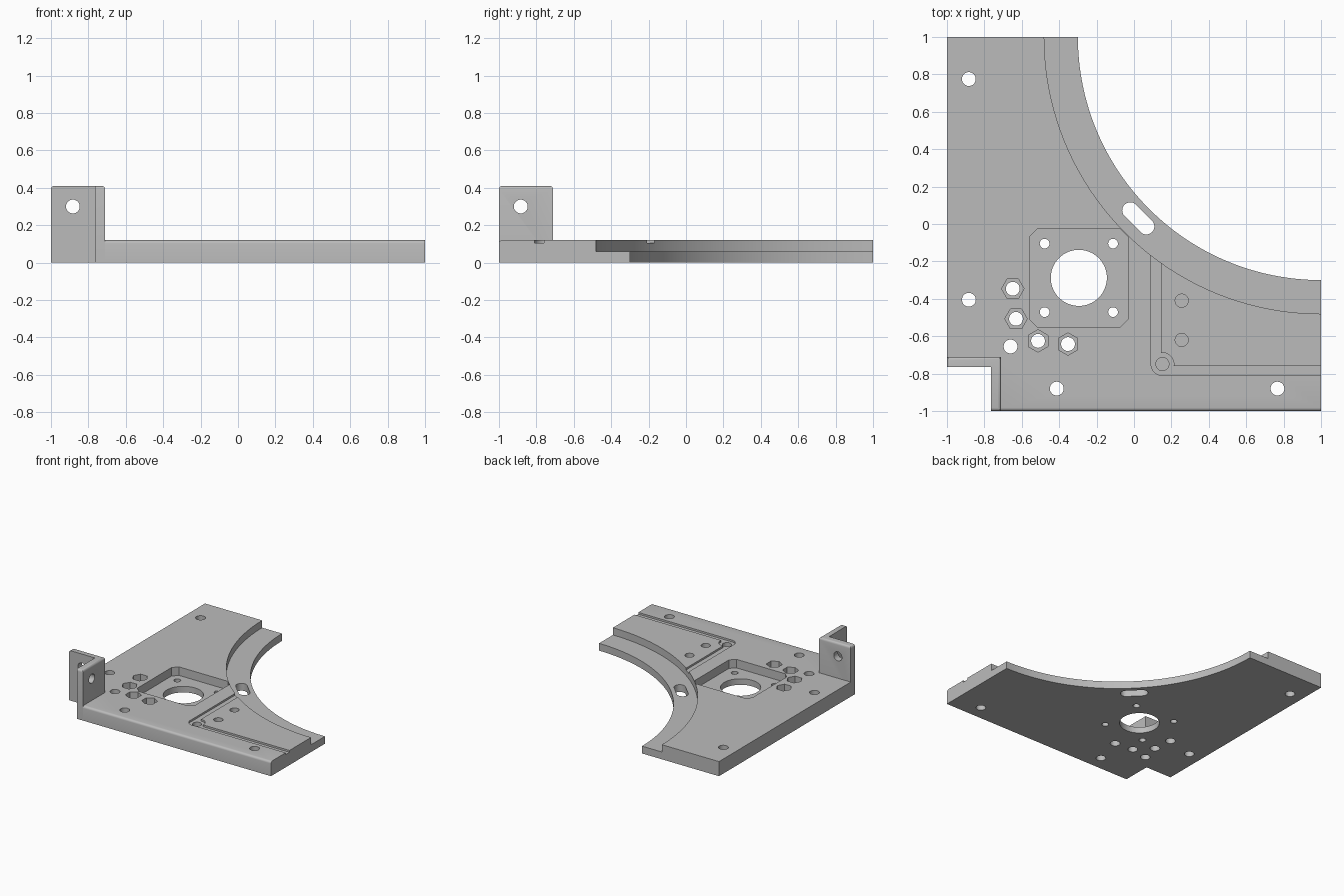
import bpy, bmesh, math
from mathutils import Matrix

cube = bpy.data.objects.get("Cube")
if cube:
    bpy.data.objects.remove(cube, do_unlink=True)

TOP, SHELF, FLOOR = 0.12, 0.06, 0.05
WALL_TOP = 0.41
ABOVE, BELOW = 0.3, -0.1
IN, OUT = -0.71, -0.765      # inner and outer faces of the corner bracket

grey = bpy.data.materials.new("light grey")
grey.use_nodes = True
colour = (0.5, 0.5, 0.5, 1)
grey.diffuse_color = colour
grey.node_tree.nodes["Principled BSDF"].inputs["Base Color"].default_value = colour


def prism(name, outline, z0, z1, rounded=None, matrix=None):
    """Extrude an outline from z0 to z1, rounding the edges that pass the test."""
    bm = bmesh.new()
    face = bm.faces.new([bm.verts.new((x, y, z0)) for x, y in outline])
    grown = bmesh.ops.extrude_face_region(bm, geom=[face])["geom"]
    for v in grown:
        if isinstance(v, bmesh.types.BMVert):
            v.co.z = z1
    bmesh.ops.recalc_face_normals(bm, faces=bm.faces)
    if rounded:
        edges = [e for e in bm.edges if rounded(*(v.co for v in e.verts))]
        bmesh.ops.bevel(bm, geom=edges, offset=0.018, segments=4,
                        profile=0.5, affect='EDGES')
    mesh = bpy.data.meshes.new(name)
    bm.to_mesh(mesh)
    bm.free()
    if matrix:
        mesh.transform(matrix)
    mesh.materials.append(grey)
    obj = bpy.data.objects.new(name, mesh)
    bpy.context.collection.objects.link(obj)
    return obj


def ring(x, y, r, n=32, turn=0.0):
    return [(x + r * math.cos(turn + math.tau * i / n),
             y + r * math.sin(turn + math.tau * i / n)) for i in range(n)]


def box(x0, x1, y0, y1):
    return [(x0, y0), (x1, y0), (x1, y1), (x0, y1)]


def activate(obj):
    bpy.ops.object.select_all(action='DESELECT')
    obj.select_set(True)
    bpy.context.view_layer.objects.active = obj


def cut(target, outline, z0=BELOW, z1=ABOVE, matrix=None):
    cutter = prism("cutter", outline, z0, z1, matrix=matrix)
    cutter.hide_render = True
    activate(target)
    mod = target.modifiers.new("cut", 'BOOLEAN')
    mod.operation = 'DIFFERENCE'
    mod.solver = 'EXACT'
    mod.object = cutter
    bpy.ops.object.modifier_apply(modifier=mod.name)
    bpy.data.objects.remove(cutter, do_unlink=True)


def shared(a, b, axis, value):
    return abs(a[axis] - value) < 1e-4 and abs(b[axis] - value) < 1e-4


# Base plate with a corner left free for the bracket
plate = prism("base_plate",
              [(-1, IN), (IN, IN), (IN, -1), (1, -1), (1, 1), (-1, 1)], 0, TOP,
              lambda a, b: shared(a, b, 2, TOP) and shared(a, b, 1, -1))

# Large round cutaway and the stepped shelf beside it
cut(plate, ring(1, 1, 1.3, 256))
cut(plate, ring(1, 1, 1.48, 256), SHELF)

# Square motor recess with chamfered corners, bore and screw holes
mx, my, half, ch = -0.295, -0.288, 0.262, 0.04
recess = []
for sx, sy in ((1, 1), (-1, 1), (-1, -1), (1, -1)):
    pair = [(mx + sx * half, my + sy * (half - ch)),
            (mx + sx * (half - ch), my + sy * half)]
    recess += pair if sx == sy else pair[::-1]
cut(plate, recess, FLOOR)
cut(plate, ring(mx, my, 0.15, 64))
for sx in (-1, 1):
    for sy in (-1, 1):
        cut(plate, ring(mx + sx * 0.183, my + sy * 0.183, 0.026, 24))

# Hexagonal nut pockets with through holes
for x, y, turn in ((-0.648, -0.346, 0), (-0.631, -0.507, 0),
                   (-0.513, -0.625, math.pi / 6), (-0.353, -0.642, math.pi / 6)):
    cut(plate, ring(x, y, 0.06, 6, turn), SHELF)
    cut(plate, ring(x, y, 0.037))

# Plain through holes
for x, y in ((-0.883, 0.775), (-0.883, -0.405), (-0.66, -0.655),
             (-0.413, -0.88), (0.767, -0.88)):
    cut(plate, ring(x, y, 0.037))

# Angled slot in the shelf
a, b, r = (-0.02, 0.073), (0.066, -0.013), 0.043
slot = []
for (x, y), start in ((a, math.pi / 4), (b, math.pi * 5 / 4)):
    slot += [(x + r * math.cos(start + math.pi * i / 12),
              y + r * math.sin(start + math.pi * i / 12)) for i in range(13)]
cut(plate, slot)

# Shallow cable groove with a round corner, and blind holes
groove = 0.105
cut(plate, box(0.092, 0.145, -0.75, 0.1), groove)
cut(plate, box(0.15, 1.1, -0.809, -0.76), groove)
cut(plate, ring(0.152, -0.749, 0.061, 48), groove)
for x, y in ((0.255, -0.41), (0.255, -0.62), (0.152, -0.749)):
    cut(plate, ring(x, y, 0.035), SHELF)

# Upright corner bracket with rounded top edges
bracket = prism("corner_bracket",
                [(-1, OUT), (OUT, OUT), (OUT, -1), (IN, -1), (IN, IN), (-1, IN)],
                0, WALL_TOP,
                lambda a, b: shared(a, b, 2, WALL_TOP) and any(
                    shared(a, b, k, v) for k in (0, 1) for v in (-1, IN)))
for axis, place in (('X', (-0.883, OUT, 0.3)), ('Y', (OUT, -0.883, 0.3))):
    cut(bracket, ring(0, 0, 0.037), -0.1, 0.1,
        Matrix.Translation(place) @ Matrix.Rotation(math.pi / 2, 4, axis))

for obj in (plate, bracket):
    activate(obj)
    bpy.ops.object.shade_smooth_by_angle(angle=math.radians(30))
